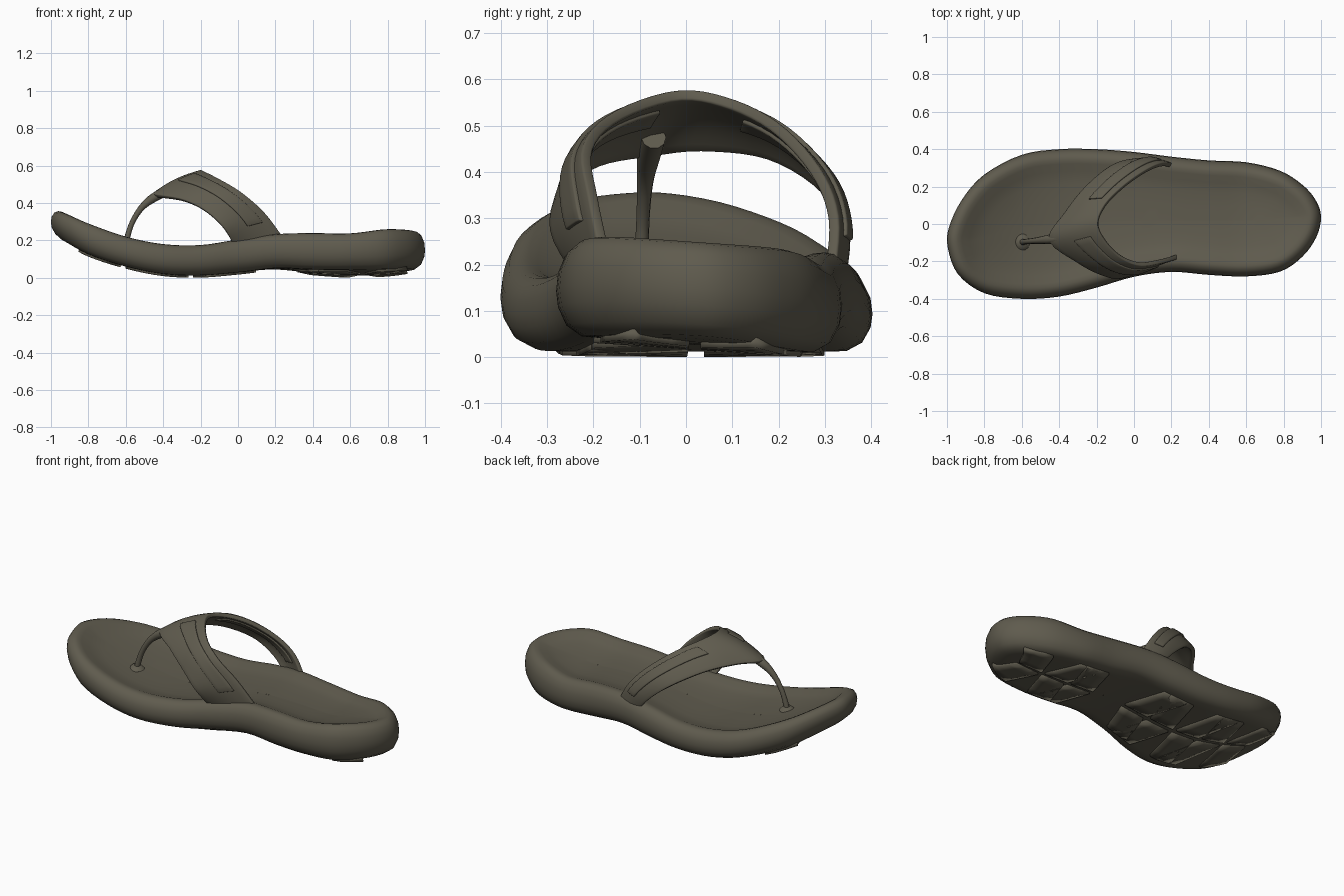
import bpy, bmesh, math
from mathutils import Vector

cube = bpy.data.objects.get("Cube")
if cube:
    bpy.data.objects.remove(cube, do_unlink=True)

olive = bpy.data.materials.new("dark olive rubber")
olive.use_nodes = True
colour = (0.115, 0.105, 0.076, 1)
olive.diffuse_color = colour
bsdf = olive.node_tree.nodes["Principled BSDF"]
bsdf.inputs["Base Color"].default_value = colour
bsdf.inputs["Roughness"].default_value = 0.8


def spline(a, b, c, d, t):
    return b + (c - a) * (t / 2) + (a * 2 - b * 5 + c * 4 - d) * (t * t / 2) \
        + (b * 3 - a - c * 3 + d) * (t ** 3 / 2)


def along(pts, s):
    """Smooth open path through pts, s from 0 to 1."""
    n = len(pts) - 1
    f = min(max(s, 0), 1) * n
    i = min(int(f), n - 1)
    return spline(pts[max(i - 1, 0)], pts[i], pts[i + 1], pts[min(i + 2, n)], f - i)


def finish(name, bm, angle=50):
    bmesh.ops.remove_doubles(bm, verts=bm.verts, dist=0.0004)
    bmesh.ops.recalc_face_normals(bm, faces=bm.faces)
    mesh = bpy.data.meshes.new(name)
    bm.to_mesh(mesh)
    bm.free()
    return place(name, mesh, angle)


def place(name, data, angle=50):
    ob = bpy.data.objects.new(name, data)
    bpy.context.collection.objects.link(ob)
    data.materials.append(olive)
    if ob.type == 'MESH':
        bpy.ops.object.select_all(action='DESELECT')
        ob.select_set(True)
        bpy.context.view_layer.objects.active = ob
        bpy.ops.object.shade_smooth_by_angle(angle=math.radians(angle))
    return ob


def sheet(name, point, nu, nv, thick, bevel=0.0):
    """Thickened grid surface from a point(u, v) rule."""
    bm = bmesh.new()
    g = [[bm.verts.new(point(i / nu, j / nv)) for j in range(nv + 1)]
         for i in range(nu + 1)]
    for i in range(nu):
        for j in range(nv):
            bm.faces.new((g[i][j], g[i + 1][j], g[i + 1][j + 1], g[i][j + 1]))
    ob = finish(name, bm)
    mod = ob.modifiers.new("thickness", 'SOLIDIFY')
    mod.thickness = thick
    mod.offset = 0
    if bevel:
        mod = ob.modifiers.new("soft edge", 'BEVEL')
        mod.width = bevel
        mod.segments = 2
    return ob


# Sole outline and height profiles (profiles run evenly from toe to heel)
control = [Vector(p) for p in (
    (1, .04), (.97, .13), (.9, .21), (.78, .285), (.6, .33), (.4, .34), (.2, .36),
    (0, .385), (-.2, .4), (-.4, .4), (-.6, .37), (-.8, .265), (-.92, .13), (-.99, -.02),
    (-.995, -.13), (-.94, -.27), (-.8, -.37), (-.6, -.4), (-.4, -.388), (-.2, -.34),
    (0, -.282), (.2, -.256), (.4, -.272), (.6, -.28), (.78, -.255), (.9, -.175),
    (.975, -.07))]
top_z = [.37, .29, .22, .18, .175, .205, .23, .23, .222, .247, .25]
low_z = [.225, .125, .06, .02, .012, .028, .048, .035, .028, .032, .05]
n = len(control)
outline = [spline(control[k - 1], control[k], control[(k + 1) % n], control[(k + 2) % n], t / 4)
           for k in range(n) for t in range(4)]
N = len(outline)


def height(x, y, f):
    s = (x + 1) / 2
    lo, hi = along(low_z, s), along(top_z, s)
    tilt = min(max((x - .1) / .5, 0), 1) * -0.07 * y
    return lo + (hi - lo) * f + tilt


def edge(x, sign):
    """Outline y on one side at x."""
    side = [p for p in outline if (p.y - .02) * sign > 0]
    near = sorted(side, key=lambda p: abs(p.x - x))[:2]
    return (near[0].y + near[1].y) / 2


# Sole: rounded rim rings, closed by rings shrinking to the middle line
bm = bmesh.new()
rings = []
rules = [(.1, 0, 1, 0), (.1, 0, .6, 0), (.1, 0, .3, 0), (.1, 0, 0, 0), (.055, .01, 0, 0),
         (.022, .12, 0, 0), (.004, .32, 0, 0), (0, .5, 0, 0), (.004, .7, 0, 0),
         (.018, .88, 0, 0), (.04, .98, 0, 0), (.058, 1, 0, 0), (.08, .985, 0, 0),
         (.12, 1, 0, .018), (.12, 1, .25, .026), (.12, 1, .6, .032), (.12, 1, 1, .034)]
for inset, f, shrink, dish in rules:
    ring = []
    for k, p in enumerate(outline):
        d = (outline[(k + 1) % N] - outline[k - 1]).normalized()
        q = p + Vector((-d.y, d.x)) * inset
        mid_x = min(max(q.x, -.6), .66)
        q = q.lerp(Vector((mid_x, .02 if mid_x > 0 else .02 + mid_x * .06)), shrink)
        ring.append(bm.verts.new((q.x, q.y, height(q.x, q.y, f) - dish)))
    rings.append(ring)
for a, b in zip(rings, rings[1:]):
    for k in range(N):
        m = (k + 1) % N
        bm.faces.new((a[k], a[m], b[m], b[k]))
finish("sole", bm, 60)

# Slanted tread pads under the ball and the heel
starts = [-.78, -.6, -.42, -.24, -.06, .32, .5, .68]
for k, x0 in enumerate(starts):
    for sign, side in ((1, "left"), (-1, "right")):
        def pad(u, v, x0=x0, sign=sign):
            x = x0 + .155 * u + .07 * v * (1 if k % 2 else -1)
            y = .02 + (edge(x, sign) - .02) * (.05 + .68 * v)
            return (x, y, height(x, y, 0))
        sheet(f"tread_pad_{side}_{k + 1}", pad, 3, 4, .022)

# Broad strap lofted between its toe-side and heel-side edges
front_edge = [Vector(p) for p in (
    (-.02, -.225, .17), (-.08, -.283, .27), (-.18, -.262, .36), (-.3, -.2, .415),
    (-.45, -.085, .44), (-.37, .05, .45), (-.26, .19, .43), (-.12, .305, .355),
    (0, .338, .26), (.08, .33, .17))]
back_edge = [Vector(p) for p in (
    (.25, -.17, .2), (.14, -.2, .345), (.02, -.212, .45), (-.1, -.15, .52),
    (-.19, -.02, .565), (-.16, .09, .55), (-.06, .195, .495), (.06, .28, .4),
    (.15, .318, .3), (.22, .31, .18))]


def band(s, t):
    p = along(front_edge, s).lerp(along(back_edge, s), t)
    out = Vector((-.25, p.y, p.z - .2)).normalized()
    return p + out * (.016 * math.sin(math.pi * t))


sheet("strap_band", band, 44, 8, .024, .005)

# Raised stitched strips on both flanks of the strap
for name, a, b in (("strap_strip_right", .08, .42), ("strap_strip_left", .6, .92)):
    sheet(name, lambda u, v, a=a, b=b: band(a + (b - a) * u, .5 + .32 * v),
          16, 4, .04, .004)

# Toe post: tapered cord from the strap tip into the footbed
cord = bpy.data.curves.new("toe_post", 'CURVE')
cord.dimensions = '3D'
cord.bevel_depth = .016
cord.bevel_resolution = 3
cord.use_fill_caps = True
path = [(-.36, -.07, .475), (-.44, -.08, .438), (-.51, -.088, .385), (-.555, -.092, .32),
        (-.585, -.095, .25), (-.605, -.098, .16)]
line = cord.splines.new('NURBS')
line.points.add(len(path) - 1)
for pt, co, r in zip(line.points, path, (1.7, 1.7, 1.1, .9, .9, 1.1)):
    pt.co = (*co, 1)
    pt.radius = r
line.use_endpoint_u = True
line.order_u = 3
place("toe_post", cord)

# Small collar where the post enters the footbed
bm = bmesh.new()
bmesh.ops.create_cone(bm, cap_ends=True, segments=16, radius1=.045, radius2=.025, depth=.02)
bmesh.ops.translate(bm, verts=bm.verts, vec=(-.6, -.097, height(-.6, -.097, 1) - .024))
finish("post_collar", bm)
